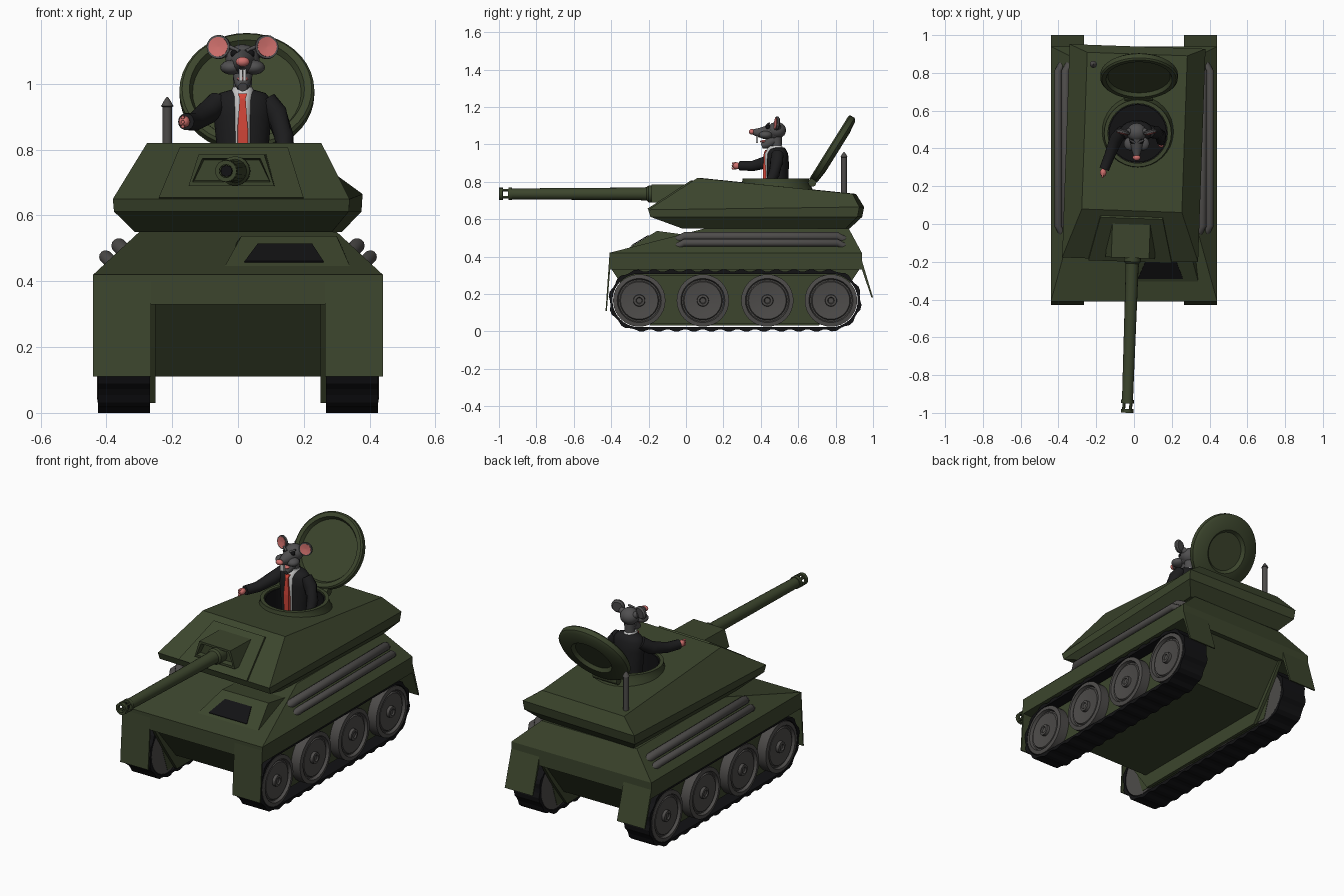
import bpy, bmesh, math
from mathutils import Vector, Matrix

if "Cube" in bpy.data.objects:
    bpy.data.objects.remove(bpy.data.objects["Cube"])

COLORS = dict(green=(.045, .06, .026), dark=(.075, .071, .068), black=(.006, .006, .007), fur=(.08, .078, .08),
              suit=(.012, .012, .013), pink=(.62, .16, .15), red=(.65, .06, .04), white=(.6, .6, .58))
MATS = {}
for key, c in COLORS.items():
    MATS[key] = bpy.data.materials.new(key)
    MATS[key].diffuse_color = (*c, 1)


def loft(name, loops, mat, cyclic=False, smooth=0, caps=True):
    bm = bmesh.new()
    rings = [[bm.verts.new(p) for p in lp] for lp in loops]
    n = len(rings[0])
    for a, b in zip(rings, rings[1:] + rings[:1] if cyclic else rings[1:]):
        for i in range(n):
            bm.faces.new((a[i], a[(i + 1) % n], b[(i + 1) % n], b[i]))
    if caps and not cyclic:
        bm.faces.new(rings[0])
        bm.faces.new(rings[-1])
    bmesh.ops.recalc_face_normals(bm, faces=bm.faces)
    me = bpy.data.meshes.new(name)
    bm.to_mesh(me)
    bm.free()
    ob = bpy.data.objects.new(name, me)
    bpy.context.collection.objects.link(ob)
    me.materials.append(MATS[mat])
    if smooth:
        bpy.ops.object.select_all(action='DESELECT')
        ob.select_set(True)
        bpy.context.view_layer.objects.active = ob
        bpy.ops.object.shade_smooth_by_angle(angle=math.radians(smooth))
    return ob


def circle(r, h=0, n=24, ry=None):
    return [Vector((r * math.cos(2 * math.pi * i / n), (ry or r) * math.sin(2 * math.pi * i / n), h)) for i in range(n)]


def lathe(name, profile, center, axis, mat, n=32, cyclic=False):
    q = Vector(axis).to_track_quat('Z', 'Y')
    return loft(name, [[Vector(center) + q @ p for p in circle(r, h, n)] for r, h in profile], mat, cyclic, 35)


def limb(name, pts, radii, mat, n=14):
    pts = [Vector(p) for p in pts]
    loops = []
    for i, p in enumerate(pts):
        q = (pts[min(i + 1, len(pts) - 1)] - pts[max(i - 1, 0)]).to_track_quat('Z', 'Y')
        loops.append([p + q @ v for v in circle(radii[i], 0, n)])
    return loft(name, loops, mat, smooth=50)


def blob(name, c, s, mat):
    loops = [[Vector((v.x * s[0], v.y * s[1], v.z * s[2])) + Vector(c)
              for v in circle(math.sin(math.pi * k / 10), -math.cos(math.pi * k / 10), 16)] for k in [.15, *range(1, 10), 9.85]]
    return loft(name, loops, mat, smooth=60)


def prism(name, profile, x0, x1, mat):
    return loft(name, [[(x, y, z) for y, z in profile] for x in (x0, x1)], mat)


def quad(x0, x1, y0, y1, z0, z1):
    """Ring around a deck: z0 along the front edge, z1 along the rear edge."""
    return [(x0, y0, z0), (x1, y0, z0), (x1, y1, z1), (x0, y1, z1)]


# Hull and belly
loft('hull', [quad(-.44, .44, -.41, .94, .33, .33), quad(-.44, .44, -.41, .94, .42, .42),
              quad(-.30, .30, .10, .87, .55, .55)], 'green')
prism('belly', [(-.39, .34), (-.2, .11), (.74, .11), (.92, .34)], -.255, .255, 'green')

# Driver hatch and window
prism_lo = [(-.04, -.306, .446), (.34, -.306, .446), (.30, -.155, .537), (.01, -.155, .537)]
loft('driver_hatch', [prism_lo, [(-.04, -.29, .40), (.34, -.29, .40), (.32, .12, .5), (-.02, .12, .5)]], 'green')
window = [(.02, -.29, .457), (.26, -.29, .457), (.225, -.2, .511), (.06, -.2, .511)]
loft('driver_window', [window, [(x, y - .002, z + .004) for x, y, z in window]], 'black')


# Track outline: stadium around the wheels
def track_point(t, r):
    y0, y1, zc, R = -.25, .775, .165, .15
    L, A = y1 - y0, math.pi * R
    d = t * 2 * (L + A)
    if d < L:
        return y0 + d, zc - r
    d -= L
    if d < A:
        a = d / R
        return y1 + r * math.sin(a), zc - r * math.cos(a)
    d -= A
    if d < L:
        return y1 - d, zc + r
    a = (d - L) / R
    return y0 - r * math.sin(a), zc + r * math.cos(a)


N = 128
for s, side in ((-1, 'left'), (1, 'right')):
    outer = [track_point(i / N, .165 if i % 4 < 2 else .156) for i in range(N)]
    inner = [track_point(i / N, .143) for i in range(N)]
    loft(side + '_track', [[(s * x, y, z) for y, z in prof] for prof, x in
                           ((outer, .268), (outer, .425), (inner, .425), (inner, .268))], 'black', cyclic=True)
    prism(side + '_track_plate', [(-.40, .335), (-.31, .2), (-.19, .03), (.71, .03), (.84, .2), (.93, .335)],
          s * .25, s * .268, 'green')
    prism(side + '_wheel_backing', [(-.25, .04), (.775, .04), (.86, .3), (-.34, .3)], s * .268, s * .37, 'green')
    for k, y in enumerate((-.25, .09, .435, .775)):
        lathe(f'{side}_wheel_{k + 1}', [(.10, -.155), (.14, -.155), (.14, 0), (.118, .004), (.112, -.012), (.105, -.012),
              (.10, -.004), (.04, -.012), (.032, -.012), (.03, .004), (.018, .006), (.014, -.001), (.003, -.001)],
              (s * .425, y, .165), (s, 0, 0), 'dark')
    # Mud flaps
    prism(side + '_front_flap', [(-.41, .40), (-.43, .11), (-.423, .11), (-.40, .40)], s * .265, s * .44, 'green')
    prism(side + '_rear_flap', [(.94, .38), (1.0, .18), (.992, .18), (.93, .36)], s * .265, s * .44, 'green')
    # Twin side pipes
    for k, (x, z, r) in enumerate(((.402, .474, .02), (.362, .508, .023))):
        limb(f'{side}_pipe_{k + 1}', [(s * (x - .03), -.06, z - .03), (s * x, -.01, z), (s * x, .81, z),
                                      (s * (x - .03), .86, z - .03)], [r] * 4, 'dark')

# Turret shell
turned = []
turret = loft('turret', [quad(-.30, .30, -.01, .865, .55, .55), quad(-.357, .357, -.178, .93, .612, .612),
                         quad(-.36, .36, -.19, .94, .65, .665), quad(-.265, .265, .07, .90, .82, .735)], 'green')
turned.append(turret)

# Gun shield frame, shield box and recess
turned.append(loft('shield_frame', [
    [(-.22, -.20, .655), (.22, -.20, .655), (.165, .03, .806), (-.165, .03, .806)],
    [(-.22, -.15, .64), (.22, -.15, .64), (.165, .07, .78), (-.165, .07, .78)]], 'green'))


def shield(y, m):
    return [(-.13 + m, y, .69 + m), (.13 - m, y, .69 + m), (.1 - m, y, .785 - m), (-.1 + m, y, .785 - m)]


turned.append(loft('gun_shield', [shield(0, 0), shield(-.18, 0), shield(-.18, .012), shield(-.15, .016)], 'green'))

# Gun barrel with slotted muzzle
gx, gz = .012, .735
turned.append(lathe('gun_barrel', [(.045, .05), (.045, .2), (.036, .21), (.034, .24), (.029, .94), (.029, .95), (.018, .95), (.018, .9)],
                    (gx, 0, gz), (0, -1, 0), 'green', 16))
turned.append(lathe('muzzle_ring', [(.033, .98), (.033, 1.0), (.02, 1.0), (.02, .98)], (gx, 0, gz), (0, -1, 0), 'green', 16, True))
turned.append(lathe('muzzle_collar', [(.034, .93), (.034, .95), (.02, .95), (.02, .93)], (gx, 0, gz), (0, -1, 0), 'green', 16, True))
turned.append(lathe('muzzle_bore', [(.017, .9), (.017, .951)], (gx, 0, gz), (0, -1, 0), 'black', 12))
for k in range(4):
    a = math.pi / 4 + k * math.pi / 2
    px, pz = gx + .026 * math.cos(a), gz + .026 * math.sin(a)
    turned.append(limb(f'muzzle_prong_{k + 1}', [(px, -.94, pz), (px, -.99, pz)], [.008] * 2, 'green', 6))
pivot = Vector((0, .4, 0))
R = Matrix.Translation(pivot) @ Matrix.Rotation(math.radians(-2), 4, 'Z') @ Matrix.Translation(-pivot)
for ob in turned:
    ob.data.transform(R)

# Commander opening cut through the turret roof, ring and dark well
hx, hy = .02, .48
cutter = lathe('well_cutter', [(.158, .58), (.158, 1)], (hx, hy, 0), (0, 0, 1), 'black')
cutter.hide_render = True
mod = turret.modifiers.new('well', 'BOOLEAN')
mod.object = cutter
bpy.context.view_layer.objects.active = turret
bpy.ops.object.modifier_apply(modifier='well')
bpy.data.objects.remove(cutter)
lathe('hatch_ring', [(.21, .735), (.18, .795), (.178, .818), (.158, .818), (.158, .735)], (hx, hy, 0), (0, 0, 1), 'green', 32, True)
lathe('hatch_well', [(.157, .81), (.157, .59), (.15, .59), (.15, .81)], (hx, hy, 0), (0, 0, 1), 'black', 32, True)
lathe('well_floor', [(.155, .585), (.155, .595)], (hx, hy, 0), (0, 0, 1), 'black')

# Open hatch lid with hinge
lathe('hatch_lid', [(.003, -.012), (.105, -.012), (.12, -.03), (.19, -.022), (.205, -.01), (.205, .016), (.197, .024),
                    (.175, .024), (.165, .004), (.003, .004)], (.027, .785, .972), (0, -.85, .53), 'green', 40)
limb('lid_hinge', [(-.05, .675, .795), (.10, .675, .795)], [.022] * 2, 'green')

# Roof stub aerial
lathe('aerial', [(.015, .70), (.015, .93), (.019, .932), (.012, .945), (.002, .96)], (-.215, .845, 0), (0, 0, 1), 'dark', 12)

# Driver figure: torso, shirt, tie
cx, cy = .014, .49


def body(name, rows, y, mat):
    return loft(name, [[p + Vector((cx, y, 0)) for p in circle(rx, z, 20, ry)] for z, rx, ry in rows], mat, smooth=50)


body('jacket', [(.60, .075, .055), (.80, .078, .058), (.90, .088, .06), (.95, .088, .056), (.972, .07, .045), (.982, .035, .035)], cy, 'suit')
body('shirt', [(.66, .034, .05), (.80, .034, .057), (.90, .036, .06), (.95, .036, .058), (.975, .036, .045), (.99, .03, .035)], cy - .012, 'white')
loft('tie', [[(cx + a * w, y, z) for a, y in ((-1, y0), (1, y0), (1, y0 + .02), (-1, y0 + .02))]
             for w, y0, z in ((.015, .415, .75), (.016, .411, .86), (.009, .416, .955), (.014, .424, .97))], 'red')
limb('neck', [(cx, .485, .96), (cx, .485, 1.04)], [.026, .03], 'fur')
limb('raised_arm', [(-.06, .49, .945), (-.095, .45, .91), (-.13, .36, .885), (-.158, .29, .885)], [.034, .035, .028, .026], 'suit')
limb('lowered_arm', [(.085, .49, .95), (.115, .485, .91), (.14, .47, .84), (.145, .44, .77)], [.032, .035, .03, .026], 'suit')
blob('raised_hand', (-.163, .272, .885), (.017, .022, .018), 'pink')
for k in range(3):
    limb(f'finger_{k + 1}', [(-.166, .27, .872 + k * .013), (-.168, .245, .87 + k * .014)], [.007, .005], 'pink', 8)
blob('lowered_hand', (.145, .425, .755), (.018, .02, .018), 'pink')

# Head, snout, jaw and teeth
blob('head', (cx, .485, 1.075), (.052, .05, .045), 'fur')
limb('snout', [(cx, .48, 1.068), (cx, .43, 1.064), (cx, .39, 1.062), (cx, .36, 1.066)], [.044, .036, .026, .016], 'fur')
blob('nose', (cx, .352, 1.067), (.021, .016, .015), 'pink')
limb('jaw', [(cx, .47, 1.025), (cx, .43, 1.0), (cx, .405, .99)], [.03, .024, .014], 'fur')
blob('tongue', (cx, .42, 1.015), (.017, .025, .008), 'pink')
for s, side in ((-1, 'left'), (1, 'right')):
    blob(side + '_cheek', (cx + s * .034, .425, 1.05), (.034, .036, .022), 'fur')
    blob(side + '_eye', (cx + s * .024, .438, 1.092), (.013, .012, .013), 'black')
    limb(side + '_brow', [(cx + s * .01, .43, 1.099), (cx + s * .038, .445, 1.112)], [.006, .006], 'fur', 8)
    loft(side + '_tooth', [quad(cx + s * .001, cx + s * .011, .375, .385, z, z) for z in (1.008, 1.045)], 'white')
    ear = (cx + s * .073, .485, 1.112)
    axis = (s * .25, -1, .1)
    lathe(side + '_ear', [(.028, -.012), (.037, -.004), (.036, .006), (.028, .006), (.024, 0), (.003, -.003)], ear, axis, 'fur', 20)
    lathe(side + '_ear_inside', [(.03, .003), (.03, .008), (.003, .004)], ear, axis, 'pink', 20)
    limb(side + '_ear_root', [(cx + s * .035, .49, 1.09), (cx + s * .055, .487, 1.1)], [.02, .016], 'fur', 10)

for m in bpy.data.materials:
    if m.users and not m.is_grease_pencil:
        m.use_nodes = True
        m.node_tree.nodes["Principled BSDF"].inputs["Base Color"].default_value = m.diffuse_color
